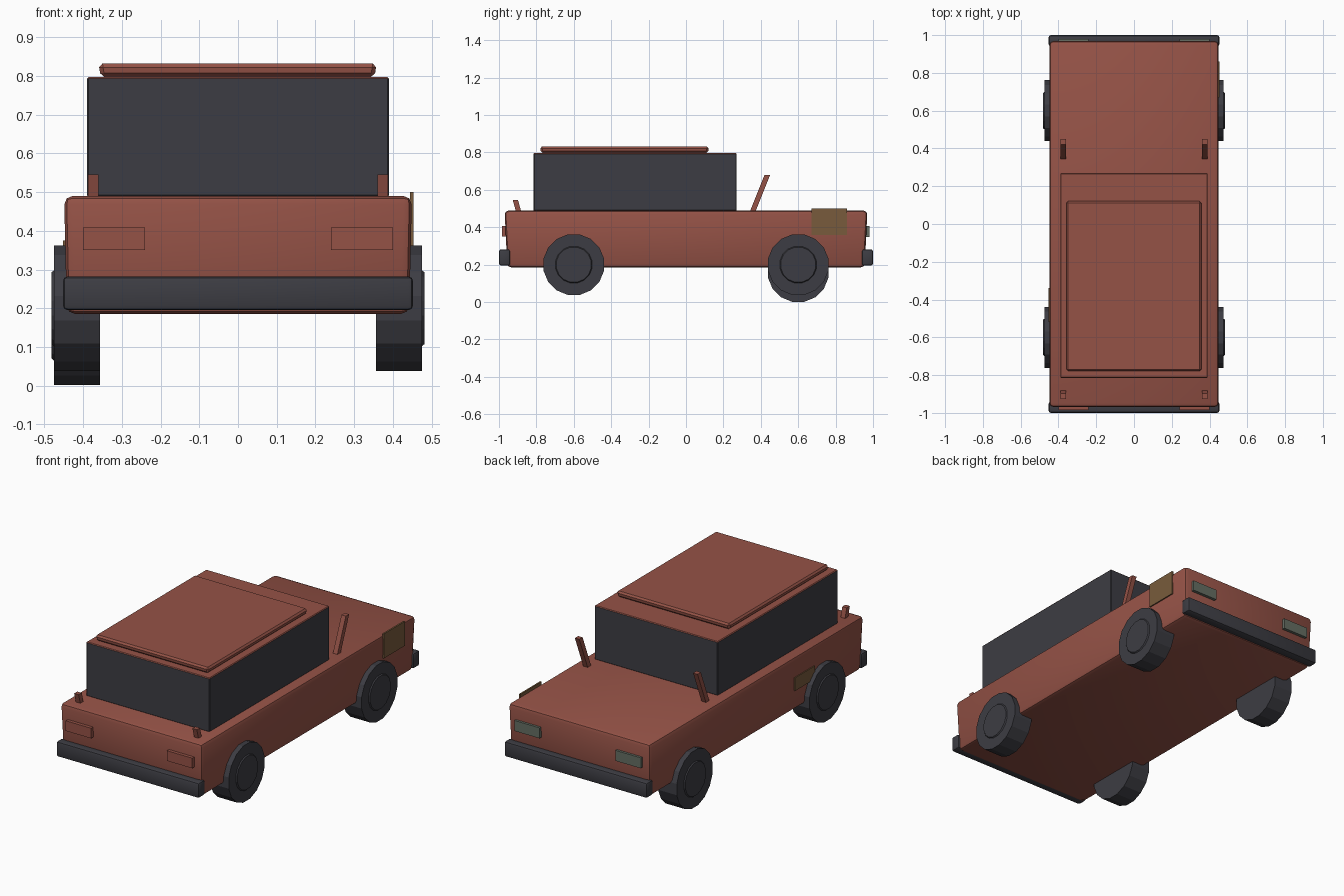
import bpy, bmesh, math
from mathutils import Vector

cube = bpy.data.objects.get("Cube")
if cube:
    bpy.data.objects.remove(cube, do_unlink=True)


def material(name, rgb):
    m = bpy.data.materials.new(name)
    m.use_nodes = True
    m.diffuse_color = (*rgb, 1)
    m.node_tree.nodes["Principled BSDF"].inputs["Base Color"].default_value = (*rgb, 1)
    return m


RUST = material("rust red", (0.30, 0.085, 0.062))
DARK = material("charcoal", (0.046, 0.046, 0.056))
LAMP = material("grey green lamp", (0.13, 0.155, 0.125))
PATCH = material("ochre patch", (0.19, 0.105, 0.045))


def finish(name, bm, mats, smooth=False):
    bmesh.ops.recalc_face_normals(bm, faces=bm.faces)
    mesh = bpy.data.meshes.new(name)
    bm.to_mesh(mesh)
    bm.free()
    for m in mats:
        mesh.materials.append(m)
    ob = bpy.data.objects.new(name, mesh)
    bpy.context.collection.objects.link(ob)
    if smooth:
        bpy.ops.object.select_all(action="DESELECT")
        ob.select_set(True)
        bpy.context.view_layer.objects.active = ob
        bpy.ops.object.shade_smooth_by_angle(angle=math.radians(35))
    return ob


def box(name, lo, hi, mats, bevel=0, segments=1, bottom=(1, 1), lean=0, top_mat=None):
    """Box from corner to corner; bottom scales the lower face, lean slides the top along y."""
    lo, hi = Vector(lo), Vector(hi)
    size, mid = hi - lo, (lo + hi) / 2
    bm = bmesh.new()
    bmesh.ops.create_cube(bm, size=1)
    for v in bm.verts:
        sx, sy = bottom if v.co.z < 0 else (1, 1)
        shift = lean if v.co.z > 0 else 0
        v.co = mid + Vector((v.co.x * size.x * sx, v.co.y * size.y * sy + shift, v.co.z * size.z))
    if bevel:
        bmesh.ops.bevel(bm, geom=bm.edges[:], offset=bevel, segments=segments,
                        profile=0.5, affect="EDGES")
    bm.normal_update()
    if top_mat is not None:
        for f in bm.faces:
            if f.normal.z > 0.5:
                f.material_index = top_mat
    return finish(name, bm, mats, bevel > 0 and segments > 1)


def wheel(name, side, y, z):
    """Faceted tyre with a slightly raised hub, lathed around the x axis."""
    bm = bmesh.new()
    profile = [(0.357, 0.165), (0.475, 0.165), (0.475, 0.1), (0.481, 0.095)]
    n = 16
    rings = []
    for x, r in profile:
        rings.append([bm.verts.new((side * x,
                                    y + r * math.cos(math.tau * (i + 0.5) / n),
                                    z + r * math.sin(math.tau * (i + 0.5) / n))) for i in range(n)])
    for a, b in zip(rings, rings[1:]):
        for i in range(n):
            j = (i + 1) % n
            bm.faces.new((a[i], a[j], b[j], b[i]))
    bm.faces.new(rings[0])
    bm.faces.new(rings[-1])
    finish(name, bm, [DARK])


# Body shell, cabin and roof panel
box("body", (-0.449, -0.97, 0.185), (0.449, 0.97, 0.49), [RUST], 0.022, 2, (0.985, 0.985))
box("cabin", (-0.39, -0.815, 0.488), (0.39, 0.27, 0.797), [DARK, RUST], 0.004, 1, top_mat=1)
box("roof_panel", (-0.36, -0.78, 0.797), (0.358, 0.122, 0.832), [RUST], 0.01, 1, (0.985, 0.99))

# Bumpers
for end, s in (("front", -1), ("back", 1)):
    y0, y1 = sorted((s * 0.94, s * 1.0))
    box(end + "_bumper", (-0.452, y0, 0.195), (0.452, y1, 0.282), [DARK], 0.012, 2)

# Paired parts: lamps, posts and wheels
for side_name, s in (("left", 1), ("right", -1)):
    x0, x1 = sorted((s * 0.24, s * 0.4))
    box("front_lamp_" + side_name, (x0, -0.985, 0.35), (x1, -0.955, 0.408), [RUST])
    box("back_lamp_" + side_name, (x0, 0.955, 0.348), (x1, 0.98, 0.408), [LAMP])
    x0, x1 = sorted((s * 0.36, s * 0.388))
    box("tall_post_" + side_name, (x0, 0.34, 0.48), (x1, 0.37, 0.68), [RUST], lean=0.08)
    box("short_post_" + side_name, (x0, -0.908, 0.48), (x1, -0.88, 0.545), [RUST], lean=-0.018)
    wheel("front_wheel_" + side_name, s, -0.6, 0.2)
    wheel("back_wheel_" + side_name, s, 0.6, 0.2 if s > 0 else 0.163)

# Repair patches on the flanks
box("left_patch", (0.444, 0.67, 0.36), (0.453, 0.86, 0.5), [PATCH])
box("right_patch", (-0.452, -0.52, 0.3), (-0.444, -0.34, 0.375), [PATCH])
